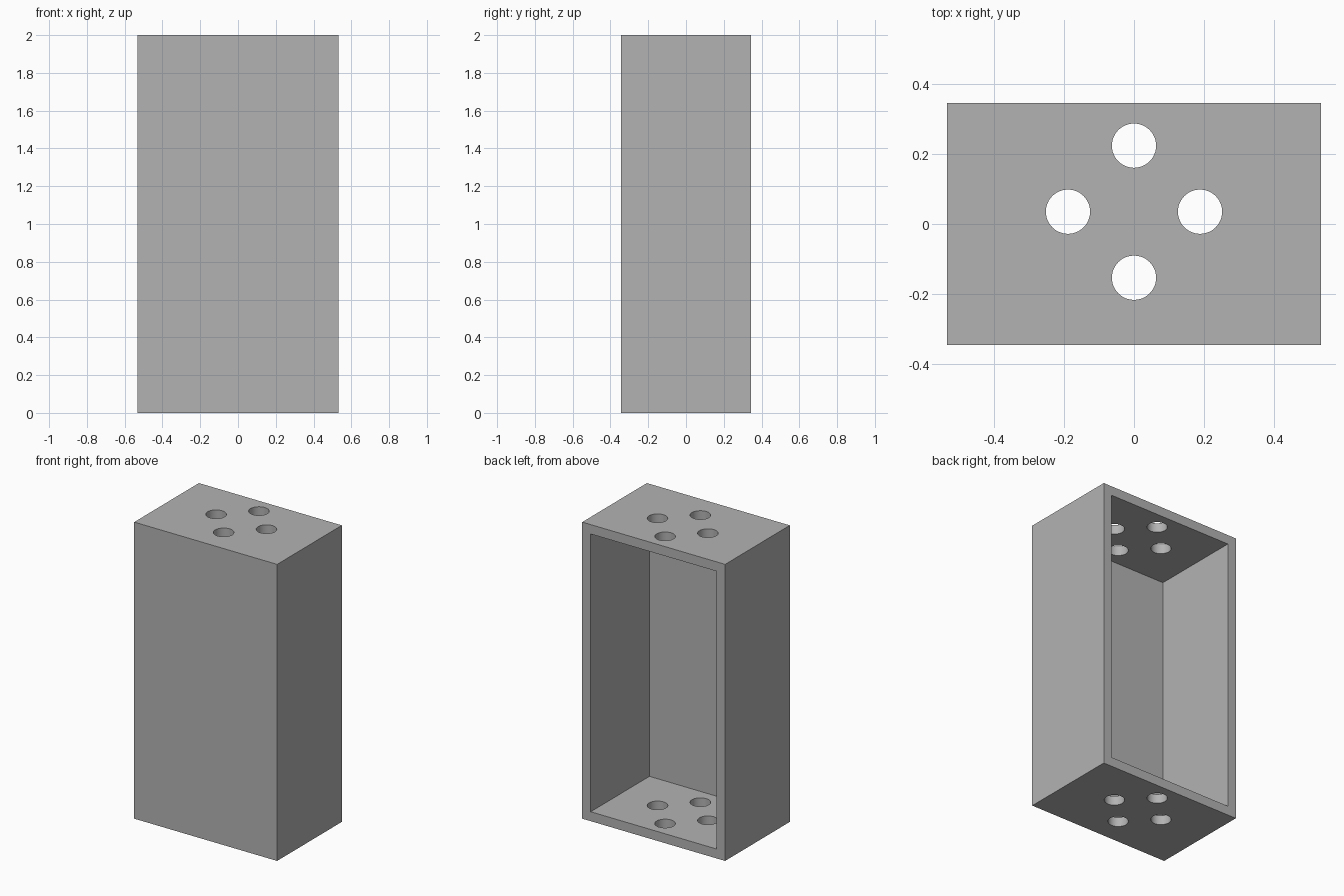
import bpy

WIDTH, DEPTH, HEIGHT = 1.066, 0.689, 2.0
WALL = 0.0635
HOLE_RADIUS, HOLE_SPREAD, HOLE_Y = 0.063, 0.188, 0.035

cube = bpy.data.objects.get("Cube")
if cube:
    bpy.data.objects.remove(cube, do_unlink=True)

grey = bpy.data.materials.new("plain grey")
grey.use_nodes = True
colour = (0.45, 0.45, 0.45, 1)
grey.diffuse_color = colour
grey.node_tree.nodes["Principled BSDF"].inputs["Base Color"].default_value = colour


def box(name, size, centre):
    bpy.ops.mesh.primitive_cube_add(size=1, location=centre)
    obj = bpy.context.object
    obj.name = name
    obj.scale = size
    bpy.ops.object.transform_apply(location=True, rotation=False, scale=True)
    obj.data.materials.append(grey)
    return obj


def cut(target, cutter):
    mod = target.modifiers.new("cut", "BOOLEAN")
    mod.operation = "DIFFERENCE"
    mod.solver = "EXACT"
    mod.object = cutter
    bpy.context.view_layer.objects.active = target
    bpy.ops.object.modifier_apply(modifier=mod.name)
    bpy.data.objects.remove(cutter, do_unlink=True)


# Case: a solid block hollowed out through its back
case = box("open_back_case", (WIDTH, DEPTH, HEIGHT), (0, 0, HEIGHT / 2))
cavity = box("cavity_cutter", (WIDTH - 2 * WALL, DEPTH, HEIGHT - 2 * WALL),
             (0, WALL, HEIGHT / 2))
cut(case, cavity)

# Four round holes in a diamond, through both the top and the bottom
for dx, dy in ((1, 0), (-1, 0), (0, 1), (0, -1)):
    bpy.ops.mesh.primitive_cylinder_add(
        vertices=48, radius=HOLE_RADIUS, depth=HEIGHT + 1,
        location=(dx * HOLE_SPREAD, HOLE_Y + dy * HOLE_SPREAD, HEIGHT / 2))
    drill = bpy.context.object
    drill.name = "hole_cutter"
    drill.data.materials.append(grey)
    cut(case, drill)

# Smooth hole walls, sharp case edges
bpy.ops.object.select_all(action="DESELECT")
case.select_set(True)
bpy.context.view_layer.objects.active = case
bpy.ops.object.shade_smooth_by_angle()
